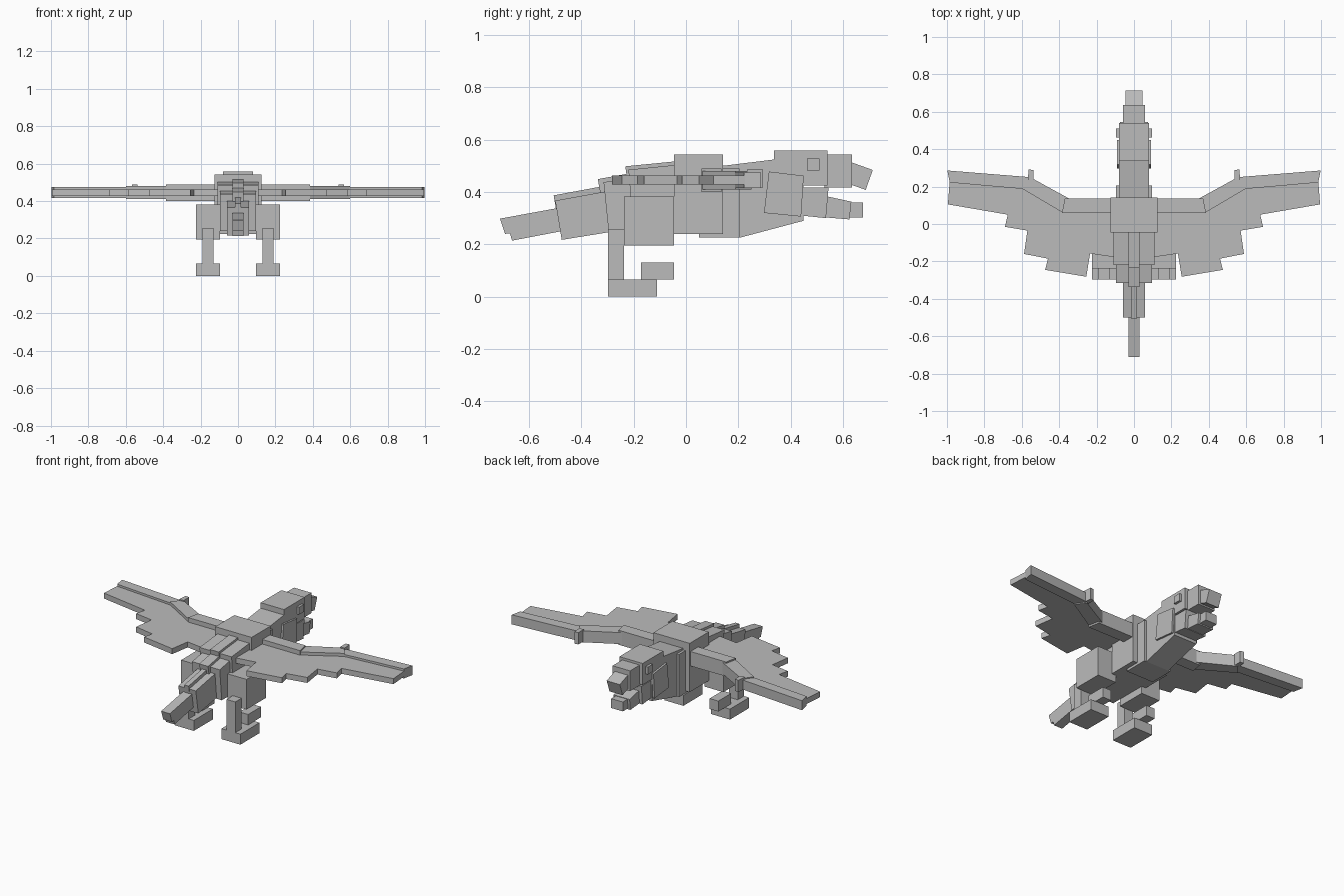
import bpy
import bmesh
from mathutils import Vector

default_cube = bpy.data.objects.get("Cube")
if default_cube:
    bpy.data.objects.remove(default_cube, do_unlink=True)

# One plain grey for the whole model
grey = bpy.data.materials.new("plain grey")
grey.use_nodes = True
grey.diffuse_color = (.5, .5, .5, 1)
shader = next(n for n in grey.node_tree.nodes if n.type == "BSDF_PRINCIPLED")
shader.inputs["Base Color"].default_value = grey.diffuse_color
shader.inputs["Roughness"].default_value = .9


def extrude_outline(name, outline, depth, paired):
    """Make a solid from a flat outline swept along depth."""
    bm = bmesh.new()
    face = bm.faces.new([bm.verts.new(point) for point in outline])
    swept = bmesh.ops.extrude_face_region(bm, geom=[face])["geom"]
    moved = [item for item in swept if isinstance(item, bmesh.types.BMVert)]
    bmesh.ops.translate(bm, verts=moved, vec=Vector(depth))
    bmesh.ops.recalc_face_normals(bm, faces=bm.faces)
    mesh = bpy.data.meshes.new(name)
    bm.to_mesh(mesh)
    bm.free()
    mesh.materials.append(grey)
    part = bpy.data.objects.new(name, mesh)
    bpy.context.scene.collection.objects.link(part)
    if paired:
        mirror = part.modifiers.new("Mirror", "MIRROR")
        mirror.use_mirror_merge = False
    return part


def side_part(name, profile, inner, outer, paired=False):
    """Side profile in (y, z), swept across x."""
    outline = [(inner, y, z) for y, z in profile]
    return extrude_outline(name, outline, (outer - inner, 0, 0), paired)


def central_part(name, half_width, *profile):
    return side_part(name, profile, -half_width, half_width)


def block(name, half_width, back, front, low, high):
    return central_part(name, half_width, (back, low), (front, low),
                        (front, high), (back, high))


def leg_block(name, inner, outer, back, front, low, high):
    profile = [(back, low), (front, low), (front, high), (back, high)]
    return side_part(name, profile, inner, outer, paired=True)


def wing_part(name, low, high, *plan):
    """Plan outline in (x, y), swept up and mirrored."""
    outline = [(x, y, low) for x, y in plan]
    return extrude_outline(name, outline, (0, 0, high - low), paired=True)


# Torso
block("shoulders", .125, -.045, .142, .24, .543)
block("chest", .095, .05, .205, .225, .49)
central_part("rear_body", .11,
             (-.22, .485), (-.04, .503), (-.04, .24), (-.2, .24))
central_part("rear_body_ridge", .03,
             (-.232, .498), (-.04, .517), (-.04, .45), (-.225, .45))

# Tail, tapering backwards
central_part("tail_base", .095,
             (-.315, .437), (-.2, .458), (-.18, .24), (-.295, .24))
central_part("tail_base_ridge", .03,
             (-.337, .449), (-.2, .474), (-.2, .4), (-.325, .38))
central_part("tail_middle", .06,
             (-.5, .367), (-.29, .405), (-.27, .25), (-.475, .217))
central_part("tail_middle_ridge", .015,
             (-.506, .387), (-.29, .427), (-.28, .36), (-.495, .32))
central_part("tail_tip", .03,
             (-.711, .298), (-.46, .344), (-.45, .255), (-.665, .214),
             (-.673, .241), (-.692, .24))

# Neck and head
central_part("neck", .08,
             (.1, .495), (.345, .525), (.45, .5), (.45, .29), (.205, .225))
block("head", .08, .337, .54, .425, .558)
central_part("cheek_plates", .092,
             (.298, .32), (.317, .478), (.45, .462), (.44, .306))
leg_block("eye", .075, .095, .463, .51, .482, .528)

# Beak and lower jaw
block("upper_beak", .06, .53, .635, .417, .543)
central_part("beak_tip", .045,
             (.625, .516), (.714, .484), (.687, .408), (.61, .435))
central_part("jaw", .075,
             (.44, .417), (.545, .417), (.535, .3), (.44, .31))
central_part("jaw_middle", .055,
             (.53, .385), (.632, .363), (.625, .295), (.53, .303))
block("jaw_tip", .04, .615, .677, .302, .36)

# Legs
leg_block("thigh", .095, .225, -.237, -.046, .195, .382)
leg_block("shin", .13, .19, -.298, -.237, .06, .256)
leg_block("foot", .095, .225, -.298, -.11, 0, .065)
leg_block("toe", .13, .19, -.172, -.046, .065, .13)

# Wings: three arm sections, a claw and a stepped membrane
wing_part("wing_inner_arm", .4, .49,
          (.1, .06), (.385, .06), (.37, .135), (.1, .135))
wing_part("wing_middle_arm", .41, .481,
          (.345, .135), (.38, .06), (.6, .19), (.555, .25))
wing_part("wing_outer_arm", .416, .475,
          (.55, .25), (.998, .286), (.985, .222), (.565, .185))
wing_part("wing_claw", .415, .488,
          (.538, .235), (.568, .235), (.563, .292), (.538, .288))
wing_part("wing_membrane", .428, .462,
          (.1, .08), (.38, .08), (.58, .2), (.985, .235), (.995, .105),
          (.675, .05), (.69, -.015), (.57, -.035), (.588, -.16),
          (.46, -.185), (.475, -.245), (.255, -.282), (.235, -.158),
          (.1, -.178))
